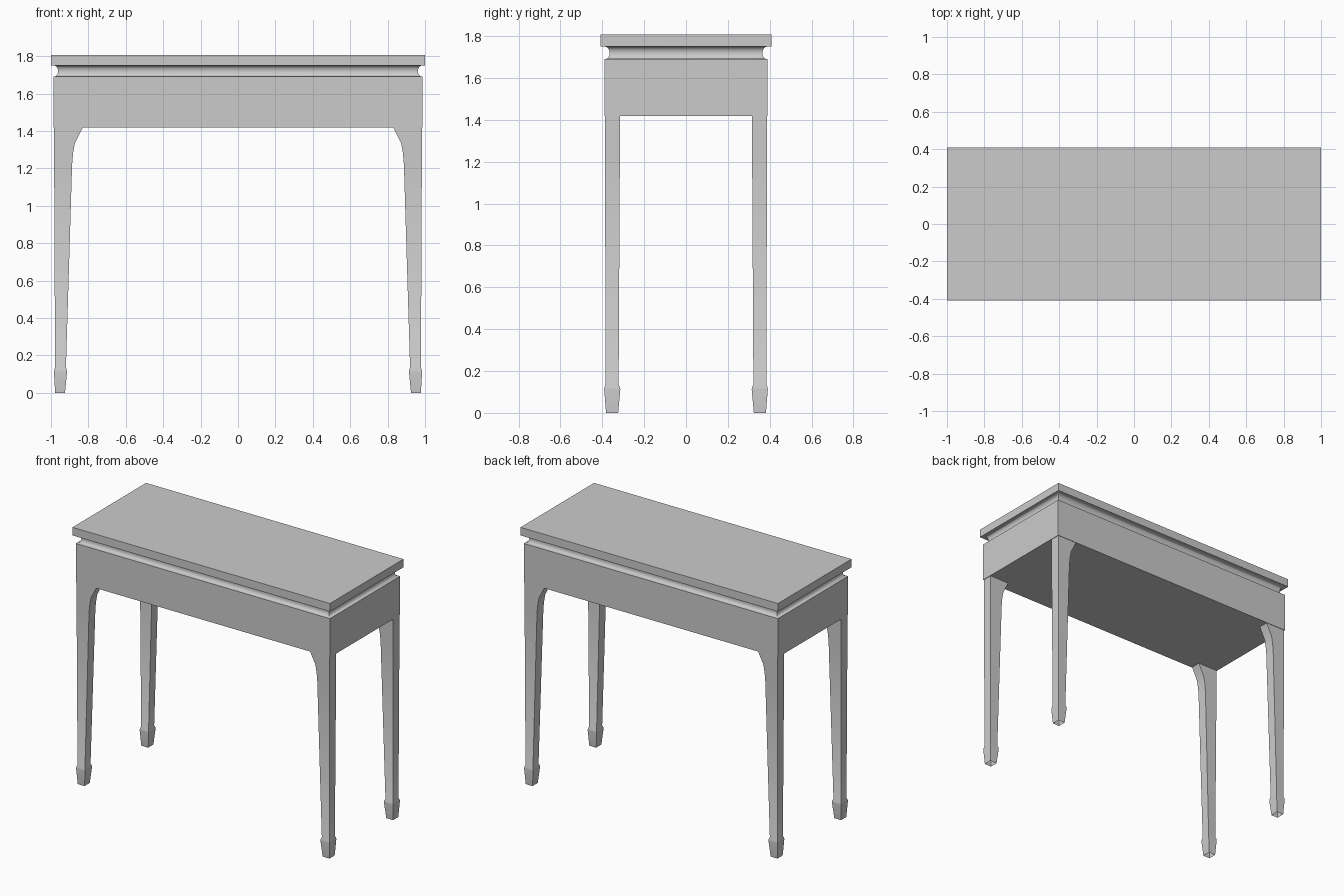
import bpy
import bmesh
import math

cube = bpy.data.objects.get("Cube")
if cube:
    bpy.data.objects.remove(cube, do_unlink=True)

# single plain grey finish
grey = bpy.data.materials.new("plain_grey")
grey.use_nodes = True
colour = (0.6, 0.6, 0.6, 1)
grey.diffuse_color = colour
grey.node_tree.nodes["Principled BSDF"].inputs["Base Color"].default_value = colour


def rectangle(x0, x1, y0, y1, z):
    return [(x0, y0, z), (x1, y0, z), (x1, y1, z), (x0, y1, z)]


def loft(name, rings, cap_bottom=True):
    """Join a stack of rectangles, from bottom to top, into one part."""
    bm = bmesh.new()
    loops = [[bm.verts.new(p) for p in ring] for ring in rings]
    for low, high in zip(loops, loops[1:]):
        for i in range(4):
            j = (i + 1) % 4
            bm.faces.new((low[i], low[j], high[j], high[i]))
    bm.faces.new(loops[-1])
    if cap_bottom:
        bm.faces.new(loops[0][::-1])
    bmesh.ops.recalc_face_normals(bm, faces=bm.faces)
    mesh = bpy.data.meshes.new(name)
    bm.to_mesh(mesh)
    bm.free()
    mesh.materials.append(grey)
    obj = bpy.data.objects.new(name, mesh)
    bpy.context.collection.objects.link(obj)
    bpy.ops.object.select_all(action="DESELECT")
    obj.select_set(True)
    bpy.context.view_layer.objects.active = obj
    bpy.ops.object.shade_smooth_by_angle(angle=math.radians(30))
    return obj


def centred(hx, hy, z):
    return rectangle(-hx, hx, -hy, hy, z)


# main body: table top and apron box
APRON_X, APRON_Y = 0.987, 0.39
loft("table_top", [centred(1, 0.408, z) for z in (1.75, 1.807)])
loft("apron", [centred(APRON_X, APRON_Y, z) for z in (1.418, 1.69)])

# hollow moulding between apron and top
cove = []
for k in range(9):
    t = math.pi * k / 8
    inset = 0.004 + 0.021 * math.sin(t)
    cove.append(centred(APRON_X - inset, APRON_Y - inset, 1.72 - 0.03 * math.cos(t)))
loft("cove_moulding", cove)

# leg sections: height, inner x, outer x, inner y, outer y
LEG = [
    (0.0, 0.925, 0.978, 0.324, 0.382),
    (0.112, 0.914, 0.984, 0.314, 0.391),
    (0.122, 0.915, 0.983, 0.315, 0.39),
    (0.135, 0.920, 0.978, 0.322, 0.384),
    (1.22, 0.887, 0.983, 0.316, 0.387),
    (1.28, 0.882, 0.983, 0.316, 0.387),
    (1.335, 0.872, 0.983, 0.316, 0.387),
    (1.418, 0.83, 0.983, 0.316, 0.387),
]

# four tapered legs with flared feet
for side, sx in (("left", 1), ("right", -1)):
    for end, sy in (("front", -1), ("back", 1)):
        rings = [rectangle(sx * a, sx * b, sy * c, sy * d, z) for z, a, b, c, d in LEG]
        leg = loft(f"{end}_{side}_leg", rings, cap_bottom=False)
        # keep the open foot's walls facing outwards
        bm = bmesh.new()
        bm.from_mesh(leg.data)
        bm.normal_update()
        if max(bm.faces, key=lambda f: f.calc_center_median().z).normal.z < 0:
            bmesh.ops.reverse_faces(bm, faces=bm.faces)
        bm.to_mesh(leg.data)
        bm.free()
